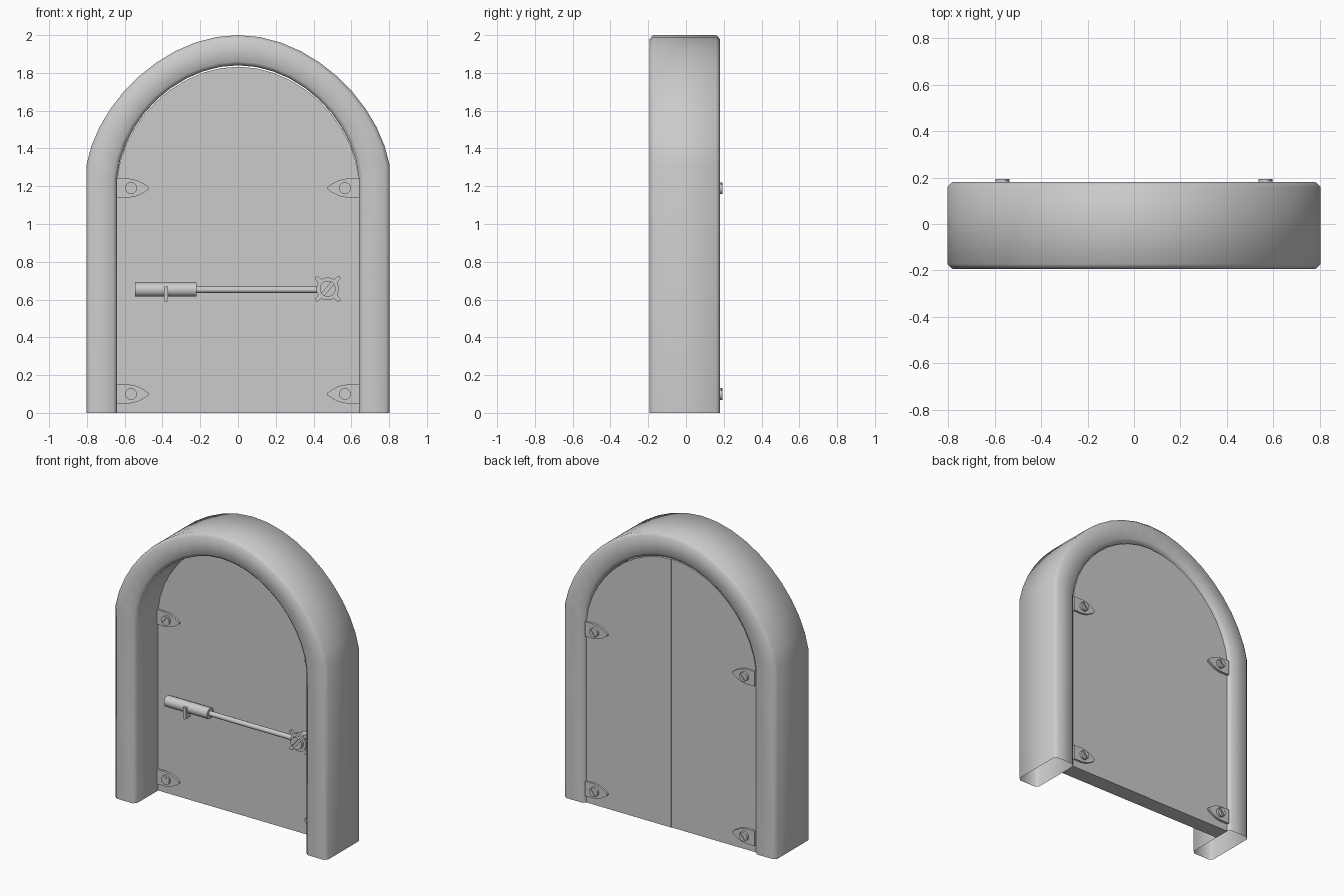
import bpy, bmesh, math
from mathutils import Vector
from mathutils.geometry import interpolate_bezier

if "Cube" in bpy.data.objects:
    bpy.data.objects.remove(bpy.data.objects["Cube"])

grey = bpy.data.materials.new("plain_grey")
grey.diffuse_color = (0.6, 0.6, 0.6, 1)
grey.use_nodes = True
grey.node_tree.nodes["Principled BSDF"].inputs["Base Color"].default_value = grey.diffuse_color


def finish(bm, name, smooth_angle=35):
    bmesh.ops.recalc_face_normals(bm, faces=bm.faces)
    me = bpy.data.meshes.new(name)
    bm.to_mesh(me)
    bm.free()
    ob = bpy.data.objects.new(name, me)
    bpy.context.collection.objects.link(ob)
    me.materials.append(grey)
    bpy.ops.object.select_all(action='DESELECT')
    ob.select_set(True)
    bpy.context.view_layer.objects.active = ob
    bpy.ops.object.shade_smooth_by_angle(angle=math.radians(smooth_angle))
    return ob


def add_prism(bm, outline, y0, y1):
    """Extrude an (x, z) outline from y0 to y1."""
    a = [bm.verts.new((x, y0, z)) for x, z in outline]
    b = [bm.verts.new((x, y1, z)) for x, z in outline]
    bm.faces.new(a)
    bm.faces.new(b[::-1])
    n = len(a)
    for i in range(n):
        j = (i + 1) % n
        bm.faces.new((a[i], b[i], b[j], a[j]))


def arc(cx, cz, r, start=0, end=360, n=24):
    steps = n if end - start == 360 else n + 1
    return [(cx + r * math.cos(math.radians(start + (end - start) * i / n)),
             cz + r * math.sin(math.radians(start + (end - start) * i / n)))
            for i in range(steps)]


def add_screw(bm, x, z, r, y0, y1, tilt=50):
    """Round head with a slot between two half discs."""
    mid = y0 + (y1 - y0) * 0.6
    add_prism(bm, arc(x, z, r), y0, mid)
    for side in (0, 180):
        add_prism(bm, arc(x, z, r, tilt + side + 12, tilt + side + 168, 12), mid, y1)


def add_rod(bm, x0, x1, y, z, r, n=20):
    """Round bar lying along x."""
    rings = [[bm.verts.new((x, y + r * math.cos(2 * math.pi * i / n),
                            z + r * math.sin(2 * math.pi * i / n)))
              for i in range(n)] for x in (x0, x1)]
    bm.faces.new(rings[0])
    bm.faces.new(rings[1][::-1])
    for i in range(n):
        j = (i + 1) % n
        bm.faces.new((rings[0][i], rings[1][i], rings[1][j], rings[0][j]))


def half_arch(*pts):
    """Right half of the arch, from spring point to crown."""
    return [(p.x, p.y) for p in interpolate_bezier(*[Vector(p) for p in pts], 11)]


outer = [(0.803, 0)] + half_arch((0.803, 1.31), (0.744, 1.65), (0.385, 2.0), (0, 2.0))
inner = [(0.64, 0)] + half_arch((0.64, 1.243), (0.614, 1.555), (0.318, 1.84), (0, 1.84))


def mirrored(path):
    return path + [(-x, z) for x, z in path[-2::-1]]


# Arched frame: chamfered section carried between the outer and inner curves
FRONT, BACK, C, F = -0.193, 0.18, 0.02, 0.13
section = [(0, FRONT + C), (F, FRONT), (1 - F, FRONT), (1, FRONT + C),
           (1, BACK - C), (1 - F, BACK), (F, BACK), (0, BACK - C)]
bm = bmesh.new()
rings = []
for (ox, oz), (ix, iz) in zip(mirrored(outer), mirrored(inner)):
    rings.append([bm.verts.new((ox + (ix - ox) * f, y, oz + (iz - oz) * f))
                  for f, y in section])
for a, b in zip(rings, rings[1:]):
    for i in range(8):
        j = (i + 1) % 8
        bm.faces.new((a[i], a[j], b[j], b[i]))
finish(bm, "arched_frame", 80)

# Two door leaves meeting at the middle
DOOR_FRONT, DOOR_BACK = 0.052, 0.162
leaf = [(0, 0)] + [(x * 0.9995, z * 0.996) for x, z in inner]
for name, s, back in (("left_door_leaf", -1, DOOR_BACK - 0.003),
                      ("right_door_leaf", 1, DOOR_BACK)):
    bm = bmesh.new()
    add_prism(bm, [(s * x, z) for x, z in leaf], DOOR_FRONT, back)
    finish(bm, name, 20)

# Hinge plates with slotted screws on both faces of the door
plate = [(0.64, 0.05), (0.575, 0.05), (0.535, 0.042), (0.5, 0.025), (0.474, 0.006)]
plate += [(x, -z) for x, z in plate[::-1]]
for face, y, d in (("front", DOOR_FRONT, -1), ("back", DOOR_BACK, 1)):
    for side, s in (("left", -1), ("right", 1)):
        for level, h in (("lower", 0.1), ("upper", 1.19)):
            bm = bmesh.new()
            add_prism(bm, [(s * x, h + z) for x, z in plate],
                      y - d * 0.004, y + d * 0.014)
            add_screw(bm, s * 0.566, h, 0.031, y + d * 0.014, y + d * 0.031)
            finish(bm, f"{face}_{side}_{level}_hinge")

# Sliding bolt: sleeve, rod and thumb lever
BOLT_Y, BOLT_Z = 0.015, 0.652
bm = bmesh.new()
add_rod(bm, -0.545, -0.22, BOLT_Y, BOLT_Z, 0.037)
finish(bm, "bolt_sleeve")
bm = bmesh.new()
add_rod(bm, -0.22, 0.475, BOLT_Y, BOLT_Z, 0.017)
finish(bm, "bolt_rod")
bm = bmesh.new()
lever = [(-0.392, 0.668), (-0.392, 0.594), (-0.387, 0.588),
         (-0.375, 0.588), (-0.37, 0.594), (-0.37, 0.668)]
add_prism(bm, lever, -0.035, BOLT_Y)
finish(bm, "bolt_lever")

# Rosette holding the rod: post, disc, four prongs and a slotted screw
RX, RZ = 0.475, 0.657
bm = bmesh.new()
add_prism(bm, arc(RX, RZ, 0.045), -0.01, DOOR_FRONT)
add_prism(bm, arc(RX, RZ, 0.06), -0.03, -0.01)
for k in range(4):
    a = math.radians(45 + 90 * k)
    prong = [(0.04, -0.018), (0.07, -0.011), (0.086, -0.011), (0.092, 0),
             (0.086, 0.011), (0.07, 0.011), (0.04, 0.018)]
    add_prism(bm, [(RX + u * math.cos(a) - v * math.sin(a),
                    RZ + u * math.sin(a) + v * math.cos(a)) for u, v in prong],
              -0.028, -0.012)
add_screw(bm, RX, RZ, 0.042, -0.03, -0.052)
finish(bm, "bolt_rosette")
